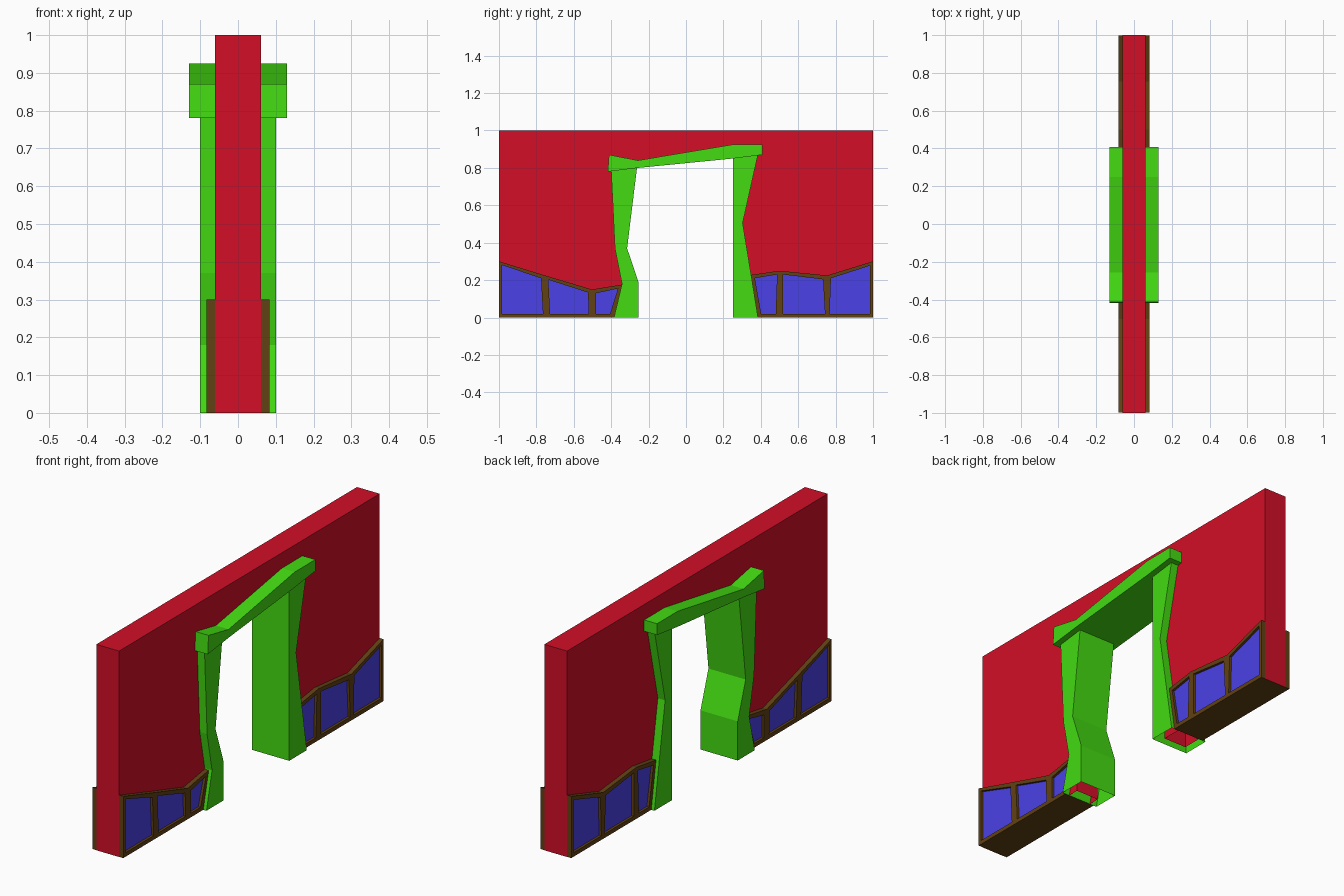
import bpy, bmesh

if "Cube" in bpy.data.objects:
    bpy.data.objects.remove(bpy.data.objects["Cube"])


def material(name, rgb):
    m = bpy.data.materials.new(name)
    m.diffuse_color = (*rgb, 1)
    m.use_nodes = True
    m.node_tree.nodes["Principled BSDF"].inputs["Base Color"].default_value = m.diffuse_color
    return m


RED = material("red", (0.645, 0.0045, 0.02))
GREEN = material("green", (0.056, 0.708, 0.0056))
BROWN = material("brown", (0.12, 0.053, 0.0065))
BLUE = material("blue", (0.069, 0.053, 0.8))


def finish(bm, name, mats):
    bmesh.ops.remove_doubles(bm, verts=bm.verts, dist=1e-5)
    bmesh.ops.recalc_face_normals(bm, faces=bm.faces)
    me = bpy.data.meshes.new(name)
    bm.to_mesh(me)
    bm.free()
    for m in mats:
        me.materials.append(m)
    ob = bpy.data.objects.new(name, me)
    bpy.context.collection.objects.link(ob)
    return ob


def face(bm, pts, index=0):
    f = bm.faces.new([bm.verts.new(p) for p in pts])
    f.material_index = index


def prism(name, profile, half, mat):
    """Extrude a (y, z) profile across x, leaving the edges on the ground open."""
    bm = bmesh.new()
    for x in (-half, half):
        face(bm, [(x, y, z) for y, z in profile])
    for (y0, z0), (y1, z1) in zip(profile, profile[1:] + profile[:1]):
        if z0 or z1:
            face(bm, [(-half, y0, z0), (half, y0, z0), (half, y1, z1), (-half, y1, z1)])
    return finish(bm, name, [mat])


def wainscot(name, bottom, top, panels, half=0.083, inner=0.071):
    """Framed panelling: each bay is a quad with a recessed panel."""
    bm = bmesh.new()
    for i, hole in enumerate(panels):
        quad = [bottom[i], top[i], top[i + 1], bottom[i + 1]]
        for s in (-1, 1):
            for k in range(4):
                j = (k + 1) % 4
                face(bm, [(s * half, *quad[k]), (s * half, *quad[j]),
                          (s * half, *hole[j]), (s * half, *hole[k])])
                face(bm, [(s * half, *hole[k]), (s * half, *hole[j]),
                          (s * inner, *hole[j]), (s * inner, *hole[k])])
            face(bm, [(s * inner, *p) for p in hole], 1)
    loop = bottom + top[::-1]
    for a, b in zip(loop, loop[1:] + loop[:1]):
        face(bm, [(-half, *a), (half, *a), (half, *b), (-half, *b)])
    return finish(bm, name, [BROWN, BLUE])


# Wall with doorway
prism("wall", [(-1, 0), (-0.33, 0), (-0.33, 0.83), (-0.257, 0.82), (0.29, 0.88),
               (0.29, 0), (1, 0), (1, 1), (-1, 1)], 0.061, RED)

# Crooked door frame
prism("door_post_left", [(-0.385, 0), (-0.342, 0.18), (-0.38, 0.37), (-0.40, 0.785),
                         (-0.262, 0.80), (-0.315, 0.37), (-0.254, 0.19), (-0.254, 0)],
      0.10, GREEN)
prism("door_post_right", [(0.25, 0), (0.25, 0.855), (0.385, 0.872), (0.303, 0.505),
                          (0.348, 0.23), (0.385, 0)], 0.10, GREEN)
prism("lintel", [(-0.418, 0.78), (-0.257, 0.80), (0.25, 0.85), (0.408, 0.87),
                 (0.408, 0.925), (0.25, 0.925), (-0.257, 0.84), (-0.412, 0.87)],
      0.13, GREEN)

# Panelling on both sides of the doorway
wainscot("wainscot_left",
         [(-0.999, 0), (-0.752, 0), (-0.503, 0), (-0.385, 0)],
         [(-0.999, 0.30), (-0.754, 0.225), (-0.503, 0.15), (-0.343, 0.176)],
         [[(-0.983, 0.02), (-0.983, 0.28), (-0.775, 0.21), (-0.765, 0.02)],
          [(-0.727, 0.02), (-0.736, 0.202), (-0.524, 0.134), (-0.52, 0.02)],
          [(-0.48, 0.02), (-0.48, 0.13), (-0.364, 0.155), (-0.406, 0.02)]])
wainscot("wainscot_right",
         [(0.385, 0), (0.50, 0), (0.754, 0), (0.999, 0)],
         [(0.348, 0.228), (0.50, 0.25), (0.754, 0.225), (0.999, 0.30)],
         [[(0.402, 0.02), (0.368, 0.21), (0.487, 0.23), (0.48, 0.02)],
          [(0.519, 0.02), (0.519, 0.23), (0.733, 0.204), (0.743, 0.02)],
          [(0.768, 0.02), (0.775, 0.21), (0.983, 0.277), (0.983, 0.02)]])
